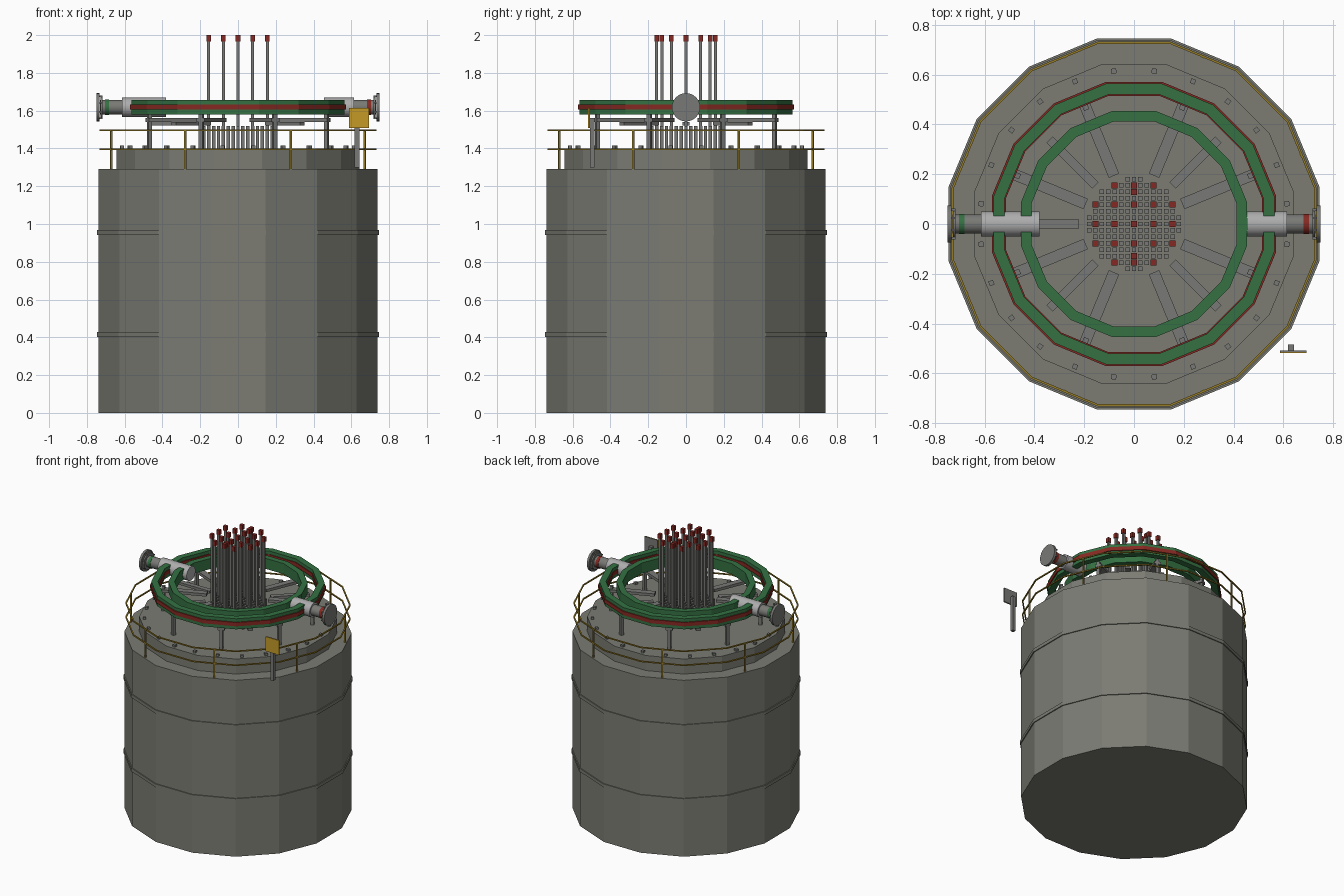
import bpy, bmesh
from math import radians, cos, sin, pi
from mathutils import Matrix, Vector

cube = bpy.data.objects.get("Cube")
if cube:
    bpy.data.objects.remove(cube)


def material(name, r, g, b):
    m = bpy.data.materials.new(name)
    m.use_nodes = True
    m.diffuse_color = (r, g, b, 1)
    m.node_tree.nodes["Principled BSDF"].inputs["Base Color"].default_value = (r, g, b, 1)
    return m


CONCRETE = material("concrete grey", .2, .2, .175)
STEEL = material("steel grey", .19, .19, .18)
PALE = material("pale metal", .42, .42, .42)
GREEN = material("green paint", .035, .165, .055)
RED = material("red paint", .24, .022, .016)
YELLOW = material("rail yellow", .3, .2, .02)
SIGN = material("sign yellow", .56, .33, .02)

HALF = pi / 16  # half a facet of a sixteen-sided part


def finish(name, bm, mat):
    bmesh.ops.recalc_face_normals(bm, faces=bm.faces)
    mesh = bpy.data.meshes.new(name)
    bm.to_mesh(mesh)
    bm.free()
    mesh.materials.append(mat)
    ob = bpy.data.objects.new(name, mesh)
    bpy.context.collection.objects.link(ob)
    return ob


def add_box(bm, centre, size, turn=0):
    mat = (Matrix.Rotation(turn, 4, 'Z') @ Matrix.Translation(centre)
           @ Matrix.Diagonal((*size, 1)))
    bmesh.ops.create_cube(bm, size=1, matrix=mat)


def lathe(name, profile, mat, closed=False, sides=16):
    """Spin (radius, z) points into a faceted solid or a closed ring."""
    bm = bmesh.new()
    loops = []
    for r, z in profile:
        loops.append([bm.verts.new((r * cos(HALF + 2 * pi * k / sides),
                                    r * sin(HALF + 2 * pi * k / sides), z))
                      for k in range(sides)])
    pairs = list(zip(loops, loops[1:]))
    if closed:
        pairs.append((loops[-1], loops[0]))
    else:
        bm.faces.new(loops[0])
        bm.faces.new(loops[-1])
    for a, b in pairs:
        for k in range(sides):
            j = (k + 1) % sides
            bm.faces.new((a[k], a[j], b[j], b[k]))
    return finish(name, bm, mat)


def ring(name, inner, outer, low, high, mat):
    return lathe(name, [(inner, low), (outer, low), (outer, high), (inner, high)], mat, True)


def radial_boxes(name, angles, centre, size, mat):
    bm = bmesh.new()
    for a in angles:
        add_box(bm, centre, size, radians(a))
    return finish(name, bm, mat)


# Vessel, raised lid and hoops
lathe("vessel", [(.753, 0), (.753, 1.29), (.655, 1.29), (.655, 1.4)], CONCRETE)
for label, z in (("lower", .415), ("upper", .955)):
    ring(label + "_hoop", .74, .76, z - .012, z + .012, CONCRETE)

# Lid bolts
radial_boxes("lid_bolts", [7.5 + 15 * k for k in range(24)],
             (.62, 0, 1.407), (.02, .02, .016), STEEL)

# Guard rail
odd = [22.5 + 45 * k for k in range(8)]
radial_boxes("rail_posts", odd, (.727, 0, 1.395), (.01, .01, .21), YELLOW)
for label, z in (("lower", 1.395), ("upper", 1.497)):
    ring(label + "_rail", .738, .747, z - .004, z + .004, YELLOW)

# Ring supports and radial arms
radial_boxes("ring_posts", odd, (.507, 0, 1.49), (.022, .022, .18), STEEL)
radial_boxes("radial_arms", odd, (.365, 0, 1.55), (.31, .045, .02), STEEL)
radial_boxes("lower_arms", [45, 135, 180, 225, 315], (.35, 0, 1.53),
             (.26, .035, .018), STEEL)

# Header rings with painted stripe
ring("outer_header", .53, .575, 1.58, 1.657, GREEN)
ring("outer_stripe", .525, .582, 1.605, 1.633, RED)
ring("inner_header", .42, .462, 1.58, 1.657, GREEN)


# Inlet and outlet nozzles
def pipe(name, x0, x1, radius, mat):
    bm = bmesh.new()
    bmesh.ops.create_cone(bm, cap_ends=True, segments=24, radius1=radius, radius2=radius,
                          depth=abs(x1 - x0),
                          matrix=Matrix.Translation(((x0 + x1) / 2, 0, 1.618))
                          @ Matrix.Rotation(pi / 2, 4, 'Y'))
    ob = finish(name, bm, mat)
    for p in ob.data.polygons:
        p.use_smooth = len(p.vertices) == 4
    ob.data.set_sharp_from_angle(angle=radians(35))


for side, s, start, paint in (("left", 1, .455, RED), ("right", -1, .38, GREEN)):
    pipe(side + "_sleeve", s * start, s * .615, .051, PALE)
    pipe(side + "_nozzle", s * .6, s * .73, .039, STEEL)
    pipe(side + "_nozzle_band", s * .682, s * .704, .041, paint)
    pipe(side + "_inner_flange", s * .718, s * .728, .058, STEEL)
    pipe(side + "_end_flange", s * .733, s * .75, .075, STEEL)
    bm = bmesh.new()
    for k in range(8):
        a = pi * k / 4 + pi / 8
        add_box(bm, (s * .727, .063 * cos(a), 1.618 + .063 * sin(a)), (.02, .01, .01))
    finish(side + "_flange_bolts", bm, STEEL)

# Bundle of short channel blocks
bm = bmesh.new()
pitch = .0258
for i in range(-7, 8):
    for j in range(-7, 8):
        if i * i + j * j <= 51:
            add_box(bm, (i * pitch, j * pitch, 1.46), (.018, .018, .12))
finish("channel_blocks", bm, STEEL)

# Tall control rods with red caps
step = .0775
spots = [(i * step, j * step) for i in range(-2, 3) for j in range(-2, 3)
         if abs(i) + abs(j) < 4]
spots += [(0, .128), (0, -.128)]
rods, caps = bmesh.new(), bmesh.new()
for x, y in spots:
    add_box(rods, (x, y, 1.685), (.016, .016, .57))
    add_box(caps, (x, y, 1.983), (.024, .024, .034))
finish("control_rods", rods, STEEL)
finish("rod_caps", caps, RED)

# Notice board on its post
bm = bmesh.new()
add_box(bm, (.63, -.497, 1.43), (.024, .024, .26))
add_box(bm, (.64, -.511, 1.56), (.106, .007, .106))
finish("sign_post", bm, STEEL)
bm = bmesh.new()
add_box(bm, (.64, -.516, 1.56), (.106, .004, .106))
finish("sign_face", bm, SIGN)
